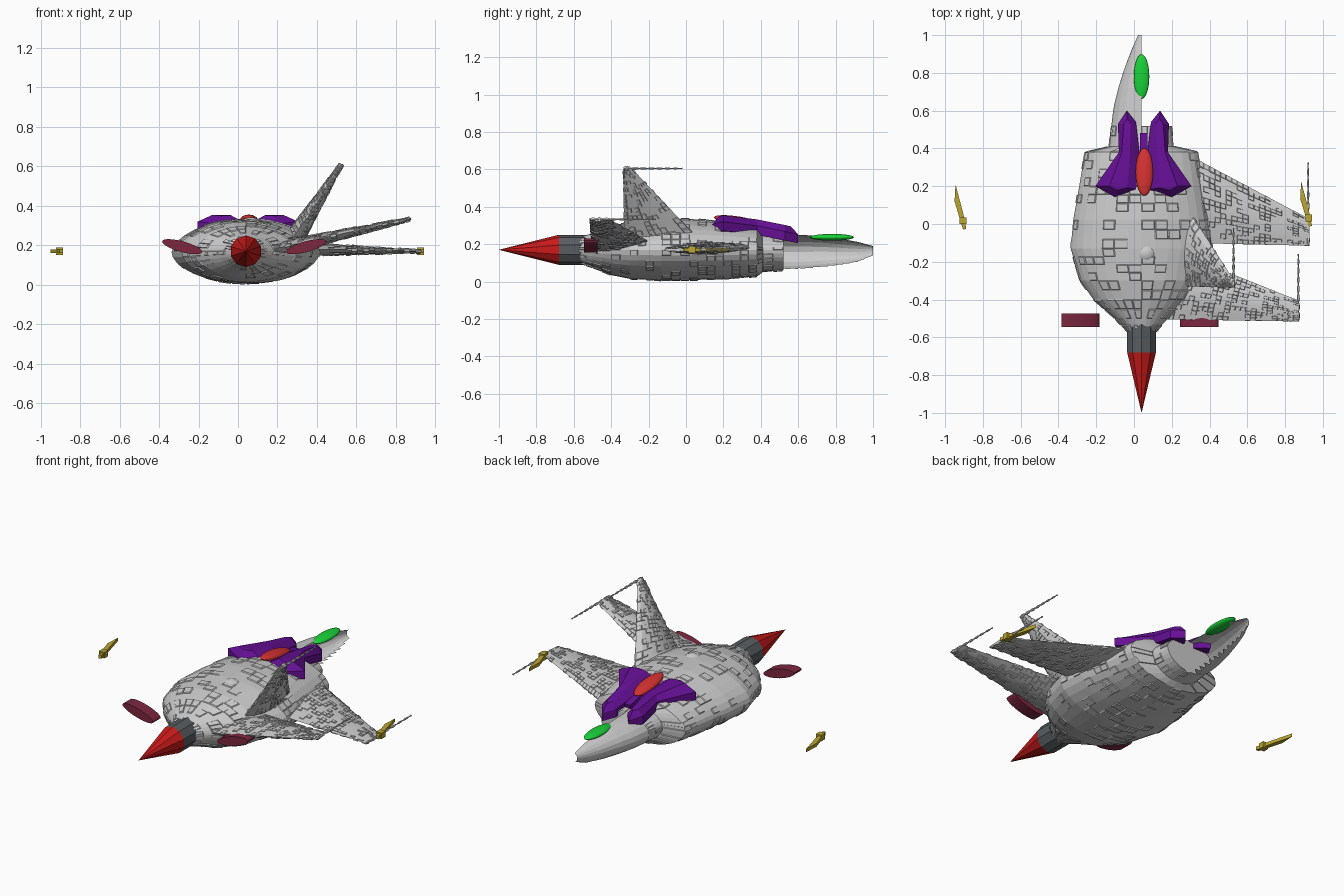
import bpy, bmesh, math, random
from mathutils import Vector

if "Cube" in bpy.data.objects:
    bpy.data.objects.remove(bpy.data.objects["Cube"])

random.seed(4)
CX = 0.04  # centre line of the hull


def material(name, rgb):
    m = bpy.data.materials.new(name)
    m.diffuse_color = (*rgb, 1)
    m.use_nodes = True
    m.node_tree.nodes["Principled BSDF"].inputs["Base Color"].default_value = m.diffuse_color
    return m


RED = material("red", (0.6, 0.01, 0.01))
BRIGHT = material("bright_red", (0.65, 0.03, 0.03))
GREEN = material("green", (0.01, 0.65, 0.04))
PURPLE = material("purple", (0.13, 0.005, 0.3))
WINE = material("wine", (0.2, 0.02, 0.05))
GOLD = material("gold", (0.5, 0.38, 0.03))
STEEL = material("steel", (0.1, 0.11, 0.12))


def finish(bm, name, mat=None):
    bmesh.ops.remove_doubles(bm, verts=bm.verts, dist=1e-5)
    bmesh.ops.recalc_face_normals(bm, faces=bm.faces)
    me = bpy.data.meshes.new(name)
    bm.to_mesh(me)
    bm.free()
    ob = bpy.data.objects.new(name, me)
    bpy.context.collection.objects.link(ob)
    if mat:
        me.materials.append(mat)
    return ob


def named(name, mat=None, scale=(1, 1, 1)):
    ob = bpy.context.object
    ob.name = name
    ob.scale = scale
    if mat:
        ob.data.materials.append(mat)
    return ob


def panels(bm, chance, height, shrink=0.85):
    """Raise random faces into hull plating."""
    bmesh.ops.remove_doubles(bm, verts=bm.verts, dist=1e-5)
    bmesh.ops.recalc_face_normals(bm, faces=bm.faces)
    picked = [f for f in bm.faces if len(f.verts) == 4 and random.random() < chance]
    normals = [f.normal.copy() for f in picked]
    out = bmesh.ops.extrude_discrete_faces(bm, faces=picked)["faces"]
    for f, n in zip(out, normals):
        c = f.calc_center_median()
        h = height * random.uniform(0.5, 1)
        for v in f.verts:
            v.co = c + (v.co - c) * shrink + n * h


def interp(table, y):
    for a, b in zip(table, table[1:]):
        if y <= b[0]:
            t = max(0, (y - a[0]) / (b[0] - a[0]))
            return [p + (q - p) * t for p, q in zip(a, b)]
    return table[-1]


def bridge(bm, a, b, closed=True):
    n = len(a)
    for i in range(n if closed else n - 1):
        j = (i + 1) % n
        bm.faces.new((a[i], a[j], b[j], b[i]))


# hull: lofted lens sections (y, half width, bottom, top)
HULL = [(-0.57, .075, .10, .235), (-0.5, .14, .075, .26), (-0.4, .255, .035, .295),
        (-0.3, .325, .015, .318), (-0.13, .375, .006, .333), (0.02, .362, .008, .335),
        (0.2, .33, .014, .322), (0.38, .30, .028, .295), (0.41, .17, .05, .268), (0.52, .158, .062, .252)]
bm = bmesh.new()
rings = []
ys = []
for a, b in zip(HULL, HULL[1:]):
    k = max(1, round((b[0] - a[0]) / 0.045))
    ys += [a[0] + (b[0] - a[0]) * i / k for i in range(k)]
ys.append(HULL[-1][0])
for y in ys:
    _, w, lo, hi = interp(HULL, y)
    mid = 0.17
    ring = []
    for i in range(32):
        t = 2 * math.pi * i / 32
        s = math.sin(t)
        z = mid + (hi - mid) * s ** 1.2 if s > 0 else mid - (mid - lo) * abs(s) ** 1.05
        ring.append(bm.verts.new((CX + w * math.cos(t), y, z)))
    rings.append(ring)
for a, b in zip(rings, rings[1:]):
    bridge(bm, a, b)
bm.faces.new(rings[0])
bm.faces.new(rings[-1])
panels(bm, 0.28, 0.006)
finish(bm, "hull")

# tail: open half shell on the left, saw-toothed along its lower edge
TAIL = [(0.52, .16, .065, .252), (0.62, .148, .068, .25), (0.72, .123, .077, .243),
        (0.82, .092, .088, .23), (0.92, .054, .106, .212), (1.0, .018, .14, .19)]
bm = bmesh.new()
rows = []
for k in range(13):
    y, w, lo, hi = interp(TAIL, 0.52 + 0.04 * k)
    rows.append([bm.verts.new((CX - w * math.sin(t), y, (lo + hi) / 2 + (hi - lo) / 2 * math.cos(t)))
                 for t in [math.pi * i / 10 for i in range(11)]])
for a, b in zip(rows, rows[1:]):
    bridge(bm, a[:-1], b[:-1], closed=False)
    bm.faces.new((a[-2], b[-2], b[-1]))
finish(bm, "tail_shell")


def wing(name, rf, rb, tf, tb, root_t, tip_t, spans, chords, curve=1.0):
    """Lens-section wing between a root chord and a tip chord."""
    rf, rb, tf, tb = map(Vector, (rf, rb, tf, tb))
    n = (tf - rf).cross(rb - rf).normalized()
    bm = bmesh.new()
    loops = []
    for i in range(spans + 1):
        u = i / spans
        f, b = rf.lerp(tf, u), rb.lerp(tb, u ** curve)
        th = root_t + (tip_t - root_t) * u ** curve
        pts = []
        for side in (1, -1):
            for j in range(chords):
                c = j / chords if side > 0 else 1 - j / chords
                pts.append(bm.verts.new(f.lerp(b, c) + n * side * th * (0.2 + 0.8 * math.sin(math.pi * c))))
        loops.append(pts)
    for a, b in zip(loops, loops[1:]):
        bridge(bm, a, b)
    bm.faces.new(loops[0])
    bm.faces.new(loops[-1])
    panels(bm, 0.4, 0.006)
    finish(bm, name)


wing("rear_wing", (.28, -.10, .175), (.28, .37, .185), (.93, -.115, .17), (.93, .025, .17), .035, .007, 22, 14)
wing("front_wing", (.18, -.505, .175), (.28, -.17, .20), (.875, -.515, .333), (.87, -.405, .333), .036, .008, 24, 12)
wing("upper_fin", (.29, -.33, .24), (.29, .06, .24), (.525, -.335, .612), (.525, -.295, .612), .05, .01, 20, 10, 0.65)


def antenna(name, x, z, y0, y1):
    """Beaded rod made of alternating thick and thin segments."""
    bm = bmesh.new()
    n = 22
    prev = None
    for i in range(n + 1):
        y = y0 + (y1 - y0) * i / n
        r = (0.009 if i % 3 else 0.004) * (1 - 0.5 * i / n)
        ring = [bm.verts.new((x + r * math.cos(a), y, z + r * math.sin(a)))
                for a in [math.pi * k / 3 for k in range(6)]]
        if prev:
            bridge(bm, prev, ring)
        else:
            bm.faces.new(ring)
        prev = ring
    bm.faces.new(prev)
    finish(bm, name)


antenna("rear_wing_antenna", .922, .17, -.115, .325)
antenna("front_wing_antenna", .87, .333, -.51, -.16)
antenna("fin_antenna", .527, .605, -.335, -.02)

# nose cone and collar
bpy.ops.mesh.primitive_cylinder_add(vertices=10, radius=.08, depth=.24, location=(CX, -.56, .17),
                                    rotation=(math.pi / 2, 0, 0))
named("nose_collar", STEEL)
bpy.ops.mesh.primitive_cone_add(vertices=10, radius1=.08, radius2=0, depth=.32, location=(CX, -.84, .17),
                                rotation=(math.pi / 2, 0, 0))
named("nose_cone", RED)

# oval side pods
for name, x, tilt in (("left_pod", -.283, .27), ("right_pod", .345, -.27)):
    bpy.ops.mesh.primitive_cylinder_add(vertices=32, radius=1, depth=1, location=(x, -.51, .193),
                                        rotation=(math.pi / 2, tilt, 0))
    named(name, WINE, (.105, .027, .072))

# smooth domes and ellipsoids
for name, loc, scl, rx, mat in (
        ("roof_dome", (.065, -.155, .277), (.065, .065, .065), 0, None),
        ("red_canopy", (.055, .275, .325), (.046, .127, .024), -.15, BRIGHT),
        ("green_light", (.04, .78, .237), (.041, .118, .018), 0, GREEN)):
    bpy.ops.mesh.primitive_uv_sphere_add(segments=32, ring_count=16, radius=1, location=loc, rotation=(rx, 0, 0))
    named(name, mat, scl)
    bpy.ops.object.shade_smooth()

# faceted purple lobes on the back
LOBE = [(-.088, .60), (-.135, .53), (-.13, .38), (-.255, .2), (-.15, .143), (-.02, .18), (-.015, .33), (-.04, .54)]
DECK = [(.14, .30), (.2, .312), (.4, .288), (.6, .245)]
for name, s in (("left_lobe", 1), ("right_lobe", -1)):
    bm = bmesh.new()
    base, rim, top = [], [], []
    for x, y in LOBE:
        z = interp(DECK, y)[1]
        sy = min(max(y, .2), .53)
        sx = -.13 + (sy - .2) * .14
        tx, ty = x + (sx - x) * .6, y + (sy - y) * .6
        base.append(bm.verts.new((.05 + s * x, y, z - .04)))
        rim.append(bm.verts.new((.05 + s * x, y, z + .008)))
        top.append(bm.verts.new((.05 + s * tx, ty, interp(DECK, ty)[1] + .042)))
    bridge(bm, base, rim)
    bridge(bm, rim, top)
    bm.faces.new(base)
    bm.faces.new(top)
    bmesh.ops.triangulate(bm, faces=[f for f in bm.faces if len(f.verts) > 4])
    finish(bm, name, PURPLE)
bpy.ops.mesh.primitive_cube_add(size=1, location=(.052, .42, .28), rotation=(-.2, 0, 0))
named("lobe_bridge", PURPLE, (.04, .12, .03))

# gold wing-tip cannons: cube with a tapered blade
for name, dx, dy in (("left", 0, 0), ("right", 1.83, .015)):
    bpy.ops.mesh.primitive_cube_add(size=.036, location=(-.905 + dx, .017 + dy, .17))
    named(name + "_cannon_block", GOLD)
    bm = bmesh.new()
    loops = [[bm.verts.new((x + dx, y + dy, .17 + h)) for x, y in
              ((-.945, .21), (-.95, .12), (-.905, -.03), (-.888, -.025), (-.905, .06))] for h in (-.01, .01)]
    bridge(bm, *loops)
    bm.faces.new(loops[0])
    bm.faces.new(loops[1])
    finish(bm, name + "_cannon_blade", GOLD)
